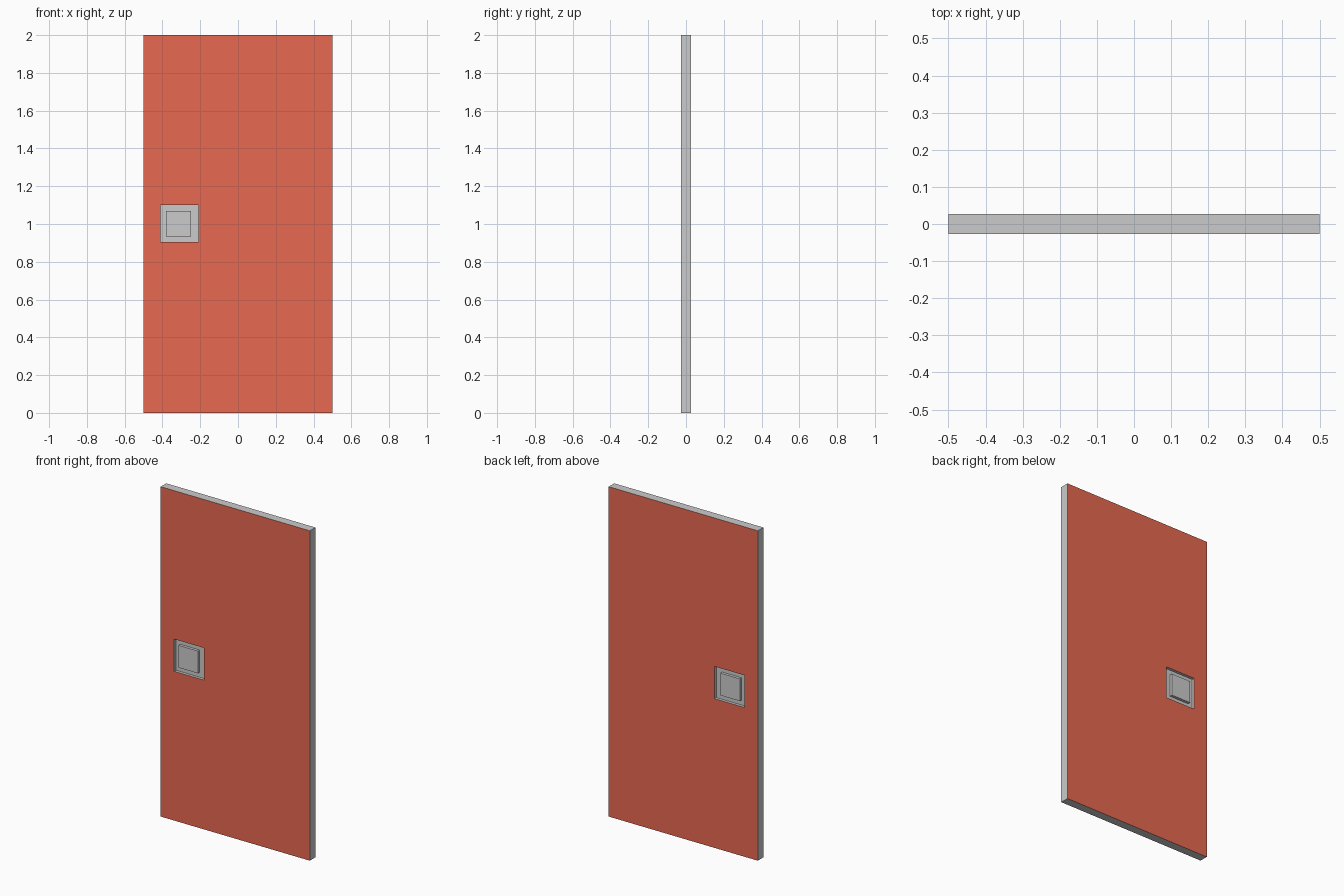
import bpy, bmesh

if "Cube" in bpy.data.objects:
    bpy.data.objects.remove(bpy.data.objects["Cube"])

HALF, DEPTH = 0.0265, 0.017

# rectangles as x0, x1, z0, z1
OUTER = (-0.5, 0.5, 0.0, 2.0)
RECESS = (-0.41, -0.21, 0.905, 1.10)
GRIP = (-0.38, -0.25, 0.935, 1.07)

def material(name, colour):
    m = bpy.data.materials.new(name)
    m.diffuse_color = colour
    m.use_nodes = True
    m.node_tree.nodes["Principled BSDF"].inputs["Base Color"].default_value = m.diffuse_color
    return m

# rings from the front grip face outward to the panel edge, mirrored to the back
side = [(GRIP, HALF), (GRIP, HALF - DEPTH), (RECESS, HALF - DEPTH),
        (RECESS, HALF), (OUTER, HALF)]
rings = [(r, -y) for r, y in side] + side[::-1]

bm = bmesh.new()
loops = []
for (x0, x1, z0, z1), y in rings:
    loops.append([bm.verts.new((x, y, z))
                  for x, z in ((x0, z0), (x1, z0), (x1, z1), (x0, z1))])

# skin between rings; the two large outer bands are painted
for i, (a, b) in enumerate(zip(loops, loops[1:])):
    for k in range(4):
        n = (k + 1) % 4
        f = bm.faces.new((a[k], a[n], b[n], b[k]))
        f.material_index = 1 if i in (3, 5) else 0

# raised grip faces
bm.faces.new(loops[0])
bm.faces.new(loops[-1])
bmesh.ops.recalc_face_normals(bm, faces=bm.faces)

mesh = bpy.data.meshes.new("sliding_door")
bm.to_mesh(mesh)
bm.free()
mesh.materials.append(material("grey", (0.8, 0.8, 0.8, 1)))
mesh.materials.append(material("terracotta", (0.8, 0.14, 0.08, 1)))
door = bpy.data.objects.new("sliding_door", mesh)
bpy.context.collection.objects.link(door)
